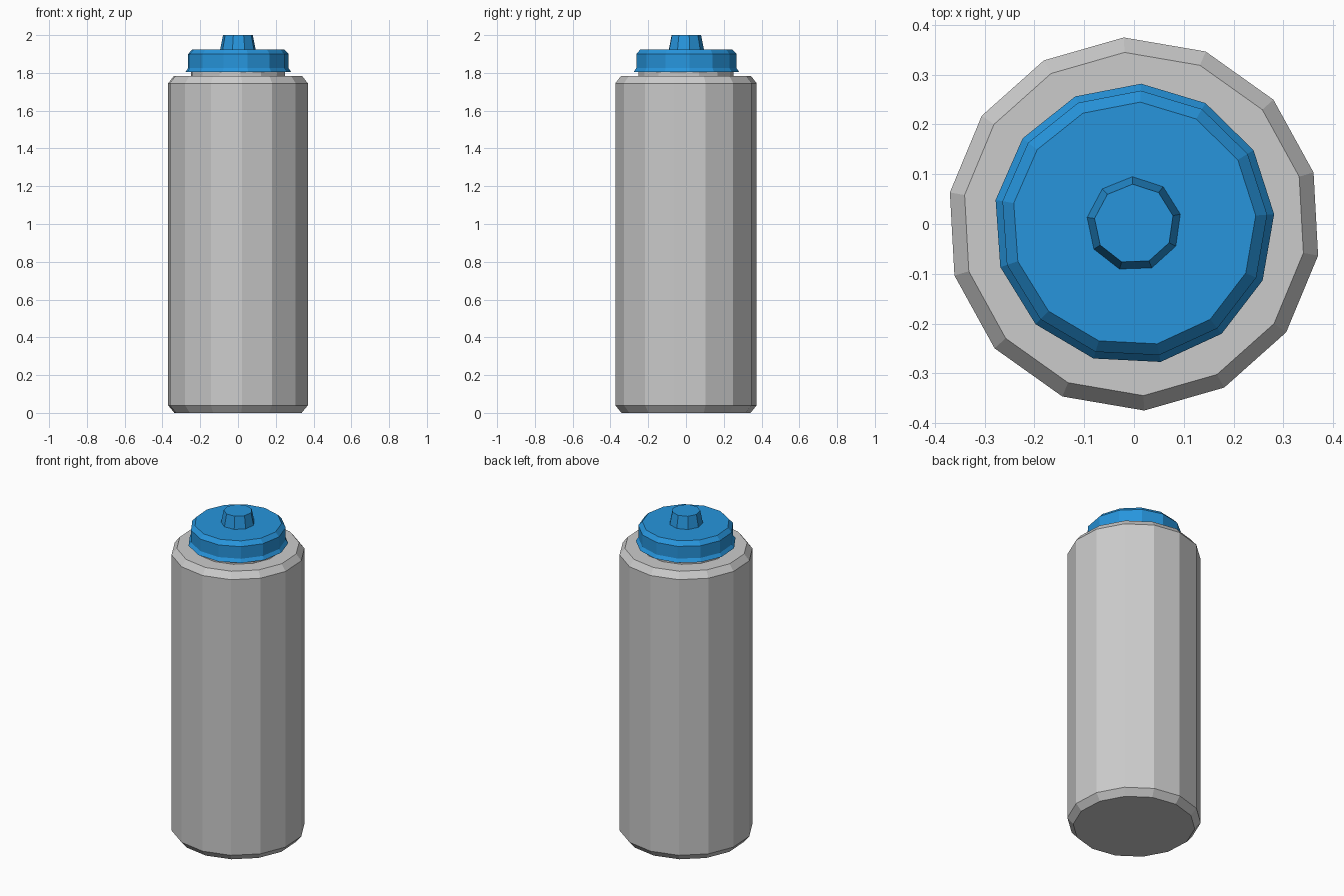
import bpy, bmesh
from math import cos, sin, tau, radians

if "Cube" in bpy.data.objects:
    bpy.data.objects.remove(bpy.data.objects["Cube"])

blue = bpy.data.materials.new("blue_plastic")
blue.diffuse_color = (0.02, 0.30, 0.72, 1)
blue.use_nodes = True
blue.node_tree.nodes["Principled BSDF"].inputs["Base Color"].default_value = blue.diffuse_color


def lathe(name, profile, sides, phase=0, mat=None, cap_bottom=True, cap_top=True):
    """Spin (radius, z) points around z into a flat-shaded low-poly solid."""
    bm = bmesh.new()
    rings = []
    for r, z in profile:
        rings.append([bm.verts.new((r * cos(phase + tau * i / sides),
                                    r * sin(phase + tau * i / sides), z))
                      for i in range(sides)])
    for a, b in zip(rings, rings[1:]):
        for i in range(sides):
            j = (i + 1) % sides
            bm.faces.new((a[i], a[j], b[j], b[i]))
    if cap_bottom:
        bm.faces.new(rings[0][::-1])
    if cap_top:
        bm.faces.new(rings[-1])
    mesh = bpy.data.meshes.new(name)
    bm.to_mesh(mesh)
    bm.free()
    obj = bpy.data.objects.new(name, mesh)
    bpy.context.collection.objects.link(obj)
    if mat:
        mesh.materials.append(mat)
    return obj


# Bottle body with chamfered base, shoulder and short neck
lathe("bottle_body",
      [(0.342, 0), (0.375, 0.04), (0.375, 1.745), (0.345, 1.783),
       (0.252, 1.783), (0.252, 1.81)],
      14, radians(16), cap_top=False)

# Screw cap with thin flared rim, bevelled top edge
lathe("screw_cap",
      [(0.252, 1.805), (0.282, 1.805), (0.268, 1.825), (0.268, 1.90),
       (0.245, 1.925)],
      13, radians(4), blue, cap_bottom=False)

# Tapered spout
lathe("spout", [(0.095, 1.925), (0.08, 2.0)], 9, radians(12), blue, cap_bottom=False)
